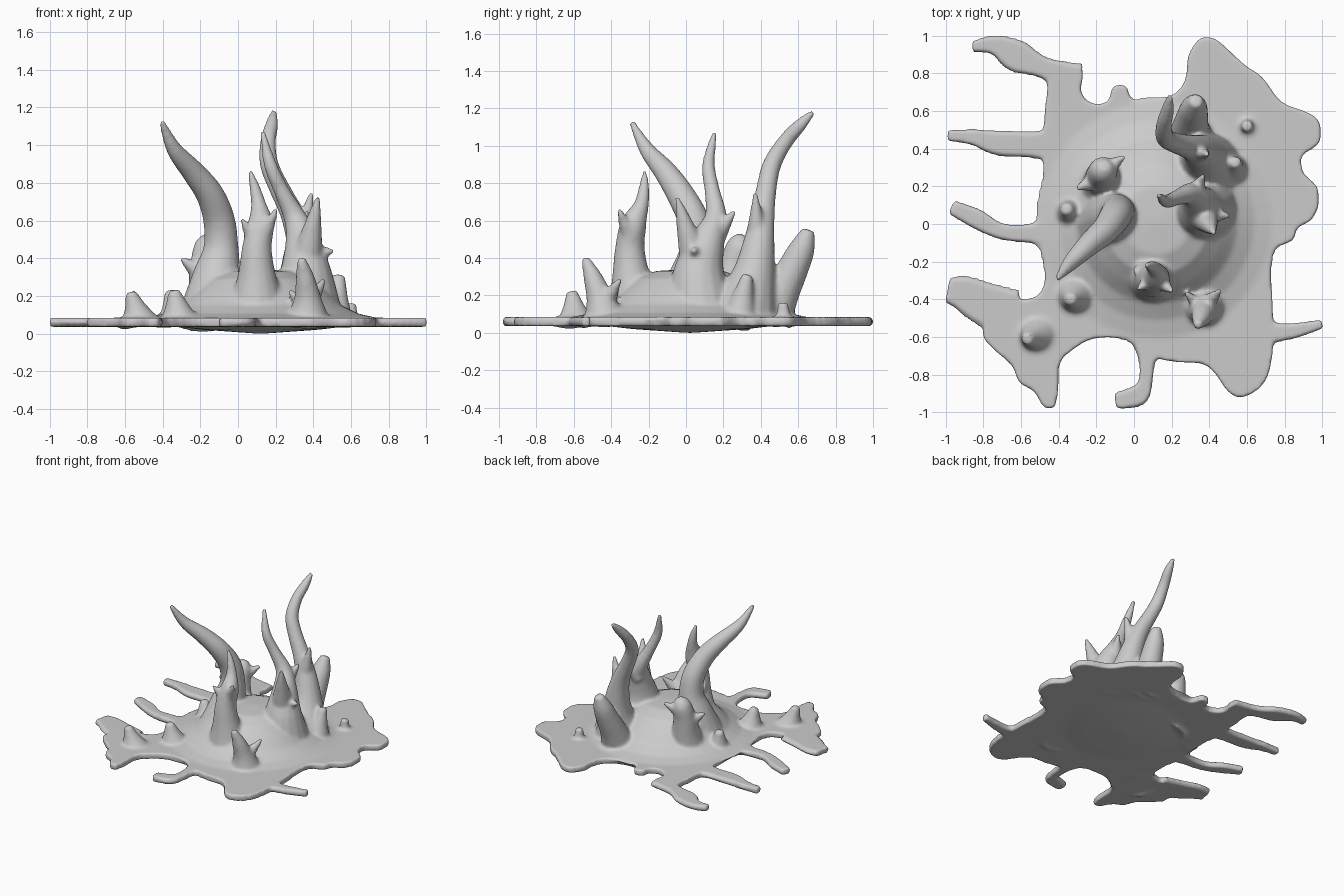
import bpy, bmesh, math
from mathutils import Vector

bm = bmesh.new()


def spline(pts, n, closed=False):
    """Catmull-Rom resampling of a list of tuples."""
    P = [Vector(p) for p in pts]
    c, out = len(P), []
    for i in range(c if closed else c - 1):
        g = (lambda k: P[k % c]) if closed else (lambda k: P[max(0, min(c - 1, k))])
        a, b, d, e = g(i - 1), g(i), g(i + 1), g(i + 2)
        for s in range(n):
            t = s / n
            out.append(0.5 * (2 * b + (d - a) * t + (2 * a - 5 * b + 4 * d - e) * t * t
                              + (3 * b - a - 3 * d + e) * t ** 3))
    if not closed:
        out.append(P[-1])
    return out


def skin(rings):
    """Closed tube through rings of points."""
    R = [[bm.verts.new(p) for p in r] for r in rings]
    n = len(R[0])
    for a, b in zip(R, R[1:]):
        for i in range(n):
            j = (i + 1) % n
            bm.faces.new((a[i], a[j], b[j], b[i]))
    bm.faces.new(R[0][::-1])
    bm.faces.new(R[-1])


def limb(path, sides=16):
    """Tapered round limb; path is (x, y, z, radius)."""
    pts = spline([Vector(p) for p in path], 5)
    C = [p.xyz for p in pts]
    rings = []
    for i, c in enumerate(C):
        t = (C[min(i + 1, len(C) - 1)] - C[max(i - 1, 0)]).normalized()
        u = Vector((0.3, 1, 0)).cross(t).normalized()
        v = t.cross(u)
        r = max(pts[i][3], 0.012)
        rings.append([c + r * (math.cos(k * math.tau / sides) * u + math.sin(k * math.tau / sides) * v)
                      for k in range(sides)])
    skin(rings)


def finger(path):
    """Flat splash finger; path is (x, y, half width)."""
    pts = spline([Vector(p) for p in path], 5)
    rings = []
    for i, p in enumerate(pts):
        d = pts[min(i + 1, len(pts) - 1)] - pts[max(i - 1, 0)]
        s = Vector((-d.y, d.x, 0)).normalized()
        rings.append([Vector((p.x, p.y, 0.06)) + s * p.z * a + Vector((0, 0, b))
                      for a, b in ((-1, 0), (-.8, -.024), (.8, -.024), (1, 0), (.8, .024), (-.8, .024))])
    skin(rings)


# splash plate outline without the long fingers
core = [(-.28, .83), (-.28, .7), (-.22, .64), (-.14, .65), (-.11, .73), (-.04, .73), (-.01, .65),
        (.08, .64), (.2, .68), (.27, .76), (.29, .9), (.36, .99), (.45, .97), (.58, .85), (.68, .78),
        (.78, .65), (.9, .6), (.98, .55), (.99, .45), (.95, .4), (.89, .36), (.9, .27), (.97, .2),
        (.98, .1), (.94, .02), (.87, -.02), (.84, -.09), (.74, -.14), (.73, -.3), (.74, -.62),
        (.7, -.83), (.58, -.92), (.5, -.89), (.42, -.78), (.35, -.74), (.2, -.73), (.1, -.7),
        (-.02, -.62), (-.1, -.6), (-.22, -.61), (-.3, -.65), (-.39, -.73), (-.4, -.85), (-.42, -.97),
        (-.48, -.97), (-.53, -.89), (-.61, -.84), (-.65, -.75), (-.78, -.63), (-.8, -.55),
        (-.72, -.37), (-.6, -.4), (-.5, -.37), (-.47, -.25), (-.49, -.08), (-.48, .05), (-.48, .3),
        (-.48, .52), (-.46, .72), (-.45, .84)]
ring = spline(core[::-1], 3, True)
skin([[Vector((p.x, p.y, z)) for p in ring] for z in (.036, .084)])

# splash fingers
for f in ([(-.3, .76, .1), (-.48, .83, .06), (-.62, .89, .09), (-.74, .95, .055), (-.86, .94, .03)],
          [(-.4, .42, .12), (-.52, .42, .075), (-.72, .43, .07), (-.85, .46, .045), (-.99, .47, .03)],
          [(-.4, -.04, .12), (-.52, -.05, .06), (-.7, -.04, .045), (-.84, .03, .055), (-.97, .09, .04)],
          [(-.65, -.48, .14), (-.8, -.42, .12), (-.9, -.37, .1), (-.99, -.35, .07)],
          [(.08, -.6, .12), (.07, -.72, .05), (.06, -.84, .04), (.02, -.91, .06), (-.1, -.94, .045)],
          [(.65, -.57, .08), (.78, -.575, .05), (.88, -.56, .04), (1.0, -.53, .025)]):
    finger(f)

# central mound with a shallow belly underneath
prof = [(.02, .0), (.3, .02), (.52, .045), (.66, .075), (.52, .105), (.43, .15), (.36, .22),
        (.28, .29), (.18, .33), (.02, .34)]
skin([[Vector((.12 + r * math.cos(a), .02 + 1.02 * r * math.sin(a), z))
       for a in (k * math.tau / 40 for k in range(40))] for r, z in prof])

# tall curling tentacles
limb([(-.12, .0, .1, .2), (-.11, .04, .3, .135), (-.09, .06, .45, .095), (-.1, .04, .6, .085),
      (-.15, -.03, .74, .075), (-.24, -.11, .86, .062), (-.34, -.21, .98, .042), (-.405, -.29, 1.125, .016)])
limb([(.38, .3, .08, .2), (.37, .36, .3, .12), (.34, .39, .48, .085), (.29, .41, .63, .065),
      (.22, .43, .77, .055), (.165, .46, .9, .05), (.16, .53, 1.02, .042), (.18, .61, 1.11, .035),
      (.19, .68, 1.18, .015)])
limb([(.36, .08, .1, .2), (.36, .07, .32, .14), (.34, .12, .5, .09), (.3, .16, .62, .06),
      (.23, .14, .76, .042), (.17, .12, .9, .035), (.13, .155, 1.075, .014)])
limb([(.1, -.25, .08, .19), (.1, -.29, .28, .11), (.1, -.3, .45, .08), (.12, -.28, .58, .07),
      (.11, -.24, .68, .042), (.09, -.225, .77, .03), (.065, -.22, .865, .012)])

# blunt back horn
limb([(.3, .44, .08, .13), (.3, .51, .22, .1), (.31, .57, .34, .085), (.32, .62, .45, .07),
      (.33, .655, .55, .035)])
# back left stump
limb([(-.14, .18, .06, .17), (-.16, .23, .22, .11), (-.17, .26, .36, .085), (-.16, .29, .47, .07),
      (-.15, .31, .52, .03)])
# front right stump
limb([(.37, -.43, .05, .13), (.37, -.46, .18, .075), (.355, -.5, .3, .05), (.335, -.54, .4, .022)])

# side spikes growing from the limbs: base x, y, z, radius, then tip
for x, y, z, r, tx, ty, tz in ((.37, .04, .42, .08, .425, -.05, .73), (.38, .06, .42, .06, .51, .04, .44),
                               (.32, .16, .52, .06, .37, .26, .65), (.34, .38, .52, .06, .39, .37, .75),
                               (.12, -.29, .5, .06, .205, -.36, .66), (.09, -.29, .48, .05, .02, -.35, .61),
                               (.08, -.22, .25, .06, .0, -.25, .38), (-.17, .24, .3, .07, -.305, .19, .4),
                               (-.16, .28, .4, .06, -.05, .36, .48), (.37, -.44, .15, .06, .46, -.35, .29),
                               (.36, -.45, .14, .05, .27, -.36, .23)):
    limb([(x, y, z, r), ((x + tx) / 2, (y + ty) / 2, (z + tz) / 2, r * .6), (tx, ty, tz, .012)], 12)

# small cones standing on the plate: base x, y, radius, then tip
for x, y, r, tx, ty, tz in ((-.52, -.59, .11, -.57, -.61, .22), (-.31, -.38, .12, -.34, -.4, .23),
                            (.51, .28, .11, .54, .33, .31), (.6, .52, .07, .6, .52, .16),
                            (-.33, .06, .11, -.36, .08, .23)):
    limb([(x, y, .05, r), ((x + tx) / 2, (y + ty) / 2, tz * .62, r * .55), (tx, ty, tz, .03)])

# fuse everything into one smooth skin
bmesh.ops.recalc_face_normals(bm, faces=bm.faces)
me = bpy.data.meshes.new("tentacle_splash")
bm.to_mesh(me)
bm.free()
ob = bpy.data.objects.new("tentacle_splash", me)
bpy.context.collection.objects.link(ob)
rem = ob.modifiers.new("fuse", 'REMESH')
rem.mode = 'VOXEL'
rem.voxel_size = 0.012
rem.use_smooth_shade = True
sm = ob.modifiers.new("soften", 'SMOOTH')
sm.factor = 0.5
sm.iterations = 8
